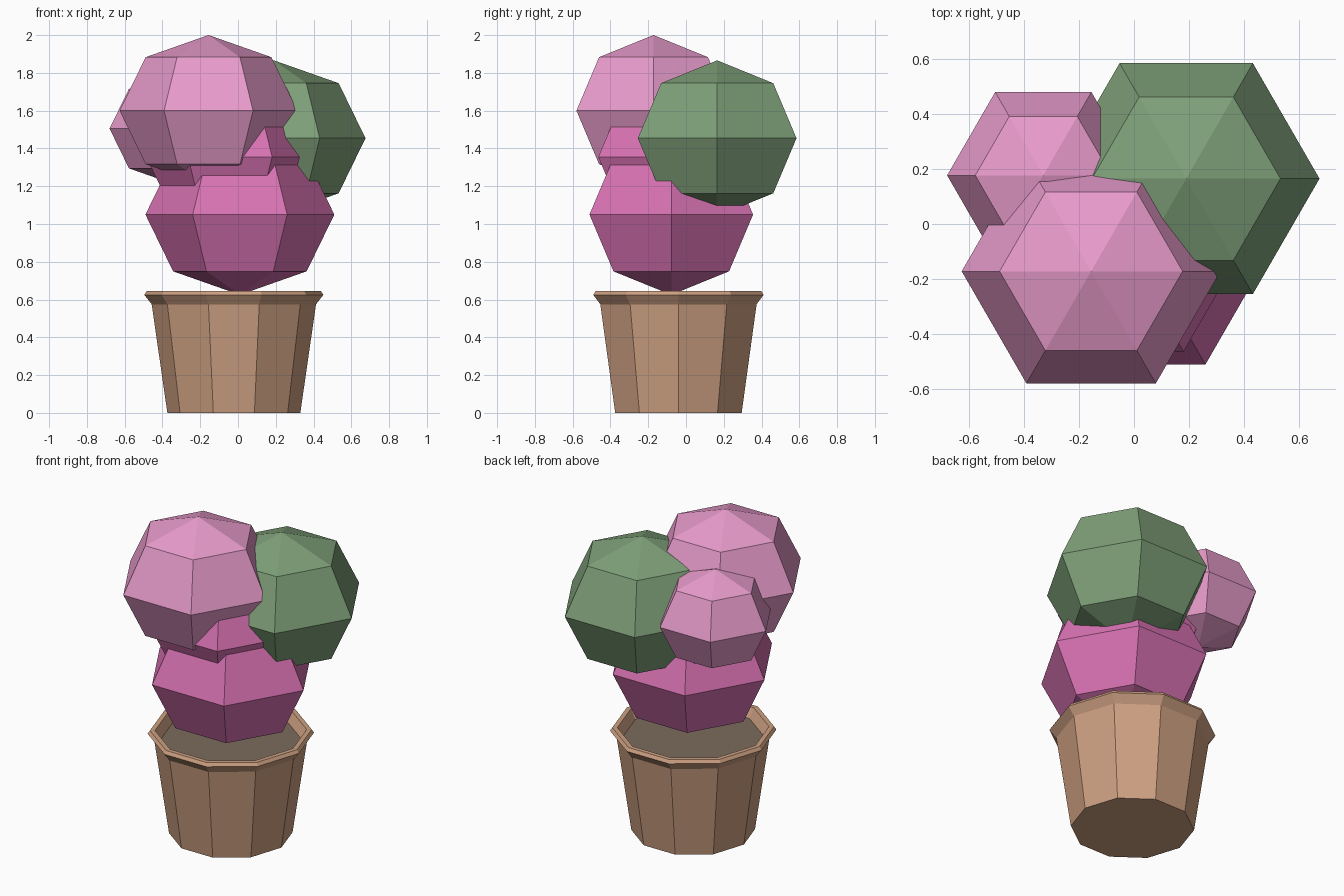
import bpy, bmesh
from math import sin, cos, pi

if "Cube" in bpy.data.objects:
    bpy.data.objects.remove(bpy.data.objects["Cube"])


def material(name, rgb):
    m = bpy.data.materials.new(name)
    m.diffuse_color = (*rgb, 1)
    m.use_nodes = True
    m.node_tree.nodes["Principled BSDF"].inputs["Base Color"].default_value = m.diffuse_color
    return m


def lathe(name, profile, sides, centre, mat):
    """Spin a (radius, height) profile into a faceted solid; radius 0 makes a pole."""
    bm = bmesh.new()
    rings = []
    for r, z in profile:
        if r == 0:
            rings.append([bm.verts.new((0, 0, z))] * sides)
        else:
            rings.append([bm.verts.new((r * cos(2 * pi * i / sides), r * sin(2 * pi * i / sides), z))
                          for i in range(sides)])
    for a, b in zip(rings, rings[1:]):
        for i in range(sides):
            j = (i + 1) % sides
            corners = list(dict.fromkeys((a[i], a[j], b[j], b[i])))
            bm.faces.new(corners)
    bmesh.ops.recalc_face_normals(bm, faces=bm.faces)
    mesh = bpy.data.meshes.new(name)
    bm.to_mesh(mesh)
    bm.free()
    mesh.materials.append(mat)
    obj = bpy.data.objects.new(name, mesh)
    obj.location = centre
    bpy.context.collection.objects.link(obj)
    return obj


def foliage(name, centre, radius, mat):
    """Six-sided, four-band ball, slightly flattened."""
    profile = [(radius * sin(k * pi / 4) if 0 < k < 4 else 0, -0.85 * radius * cos(k * pi / 4))
               for k in range(5)]
    return lathe(name, profile, 6, centre, mat)


pink = material("pink", (0.81, 0.33, 0.60))
magenta = material("magenta", (0.69, 0.17, 0.45))
green = material("green", (0.21, 0.35, 0.19))
clay = material("clay", (0.61, 0.35, 0.22))
earth = material("earth", (0.20, 0.15, 0.11))

# Ten-sided pot with flared rim, and the soil inside it
pot_centre = (-0.022, -0.04, 0)
lathe("pot", [(0, 0), (0.352, 0), (0.435, 0.575), (0.474, 0.625), (0.461, 0.645),
              (0.432, 0.645), (0.40, 0.58), (0.38, 0.50), (0, 0.50)], 10, pot_centre, clay)
lathe("soil", [(0, 0.52), (0.385, 0.52), (0.402, 0.585), (0, 0.585)], 10, pot_centre, earth)

# Overlapping foliage clumps
foliage("lower_clump", (0.01, -0.078, 1.05), 0.50, magenta)
foliage("middle_clump", (-0.042, -0.079, 1.355), 0.445, magenta)
foliage("top_clump", (-0.156, -0.172, 1.60), 0.471, pink)
foliage("side_clump", (-0.33, 0.177, 1.505), 0.35, pink)
foliage("green_clump", (0.19, 0.165, 1.454), 0.485, green)
